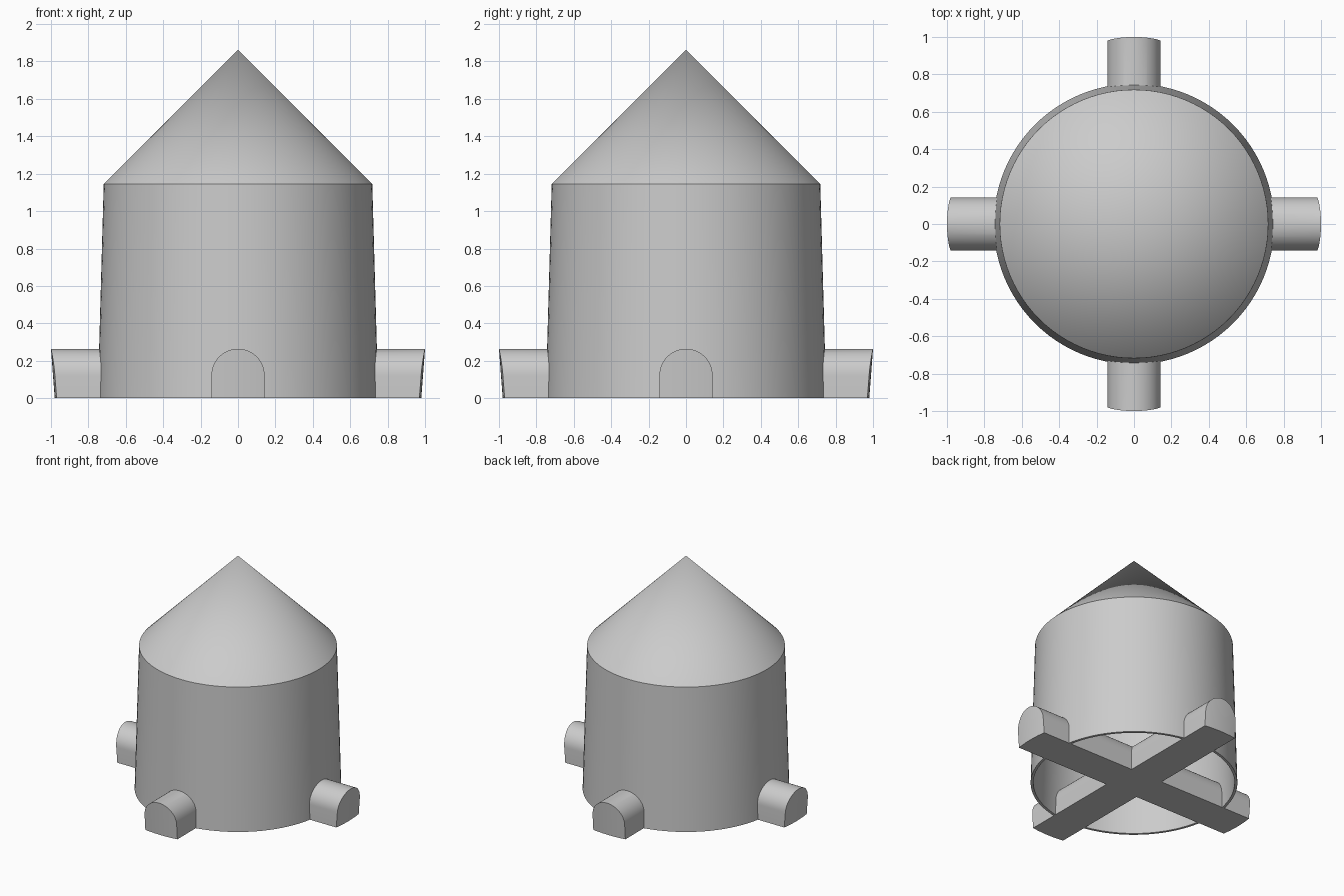
import bpy, bmesh, math
from mathutils import Matrix

cube = bpy.data.objects.get("Cube")
if cube:
    bpy.data.objects.remove(cube)

# Single plain grey
grey = bpy.data.materials.new("plain_grey")
grey.use_nodes = True
colour = (0.6, 0.6, 0.6, 1)
grey.diffuse_color = colour
grey.node_tree.nodes["Principled BSDF"].inputs["Base Color"].default_value = colour


def finish(bm, name):
    bmesh.ops.remove_doubles(bm, verts=bm.verts, dist=0.0001)
    bmesh.ops.recalc_face_normals(bm, faces=bm.faces)
    mesh = bpy.data.meshes.new(name)
    bm.to_mesh(mesh)
    bm.free()
    mesh.materials.append(grey)
    obj = bpy.data.objects.new(name, mesh)
    bpy.context.collection.objects.link(obj)
    bpy.ops.object.select_all(action="DESELECT")
    obj.select_set(True)
    bpy.context.view_layer.objects.active = obj
    bpy.ops.object.shade_smooth_by_angle(angle=math.radians(30))
    return obj


# Tower shell: thin tapered wall and conical roof, open underneath
BASE_R, EAVE_R, EAVE_Z, TIP_Z, WALL = 0.75, 0.718, 1.145, 1.862, 0.02
profile = [(0, TIP_Z), (EAVE_R, EAVE_Z), (BASE_R, 0), (BASE_R - WALL, 0),
           (EAVE_R - WALL, EAVE_Z - WALL / 2), (0, TIP_Z - WALL * 1.5)]
bm = bmesh.new()
verts = [bm.verts.new((r, 0, z)) for r, z in profile]
edges = [bm.edges.new(pair) for pair in zip(verts, verts[1:])]
bmesh.ops.spin(bm, geom=verts + edges, cent=(0, 0, 0), axis=(0, 0, 1),
               angle=math.tau, steps=96, use_merge=True)
finish(bm, "tower_shell")

# Crossing tunnels: four arched arms, mitred where they meet in the middle
HALF, SPRING, TOP = 0.142, 0.122, 0.264
COLUMNS = 24


def end_x(y, z):
    """The outer ends follow a round wall that leans slightly outwards."""
    radius = 0.98 + 0.02 * z / TOP
    return math.sqrt(radius ** 2 - y ** 2)


bm = bmesh.new()
for quarter in range(4):
    turn = Matrix.Rotation(quarter * math.pi / 2, 3, "Z")
    columns = []
    for i in range(COLUMNS + 1):
        a = math.pi * i / COLUMNS
        y = HALF * math.cos(a)
        z = SPRING + HALF * math.sin(a)
        points = [(abs(y), y, 0), (abs(y), y, z), (end_x(y, z), y, z), (end_x(y, 0), y, 0)]
        columns.append([bm.verts.new(turn @ Matrix.Translation(p).translation) for p in points])
    for a, b in zip(columns, columns[1:]):
        for j, k in ((1, 2), (2, 3), (3, 0)):  # vault, end wall, floor
            bm.faces.new((a[j], a[k], b[k], b[j]))
    for side in (columns[0], columns[-1]):
        bm.faces.new(side)
finish(bm, "cross_tunnels")
